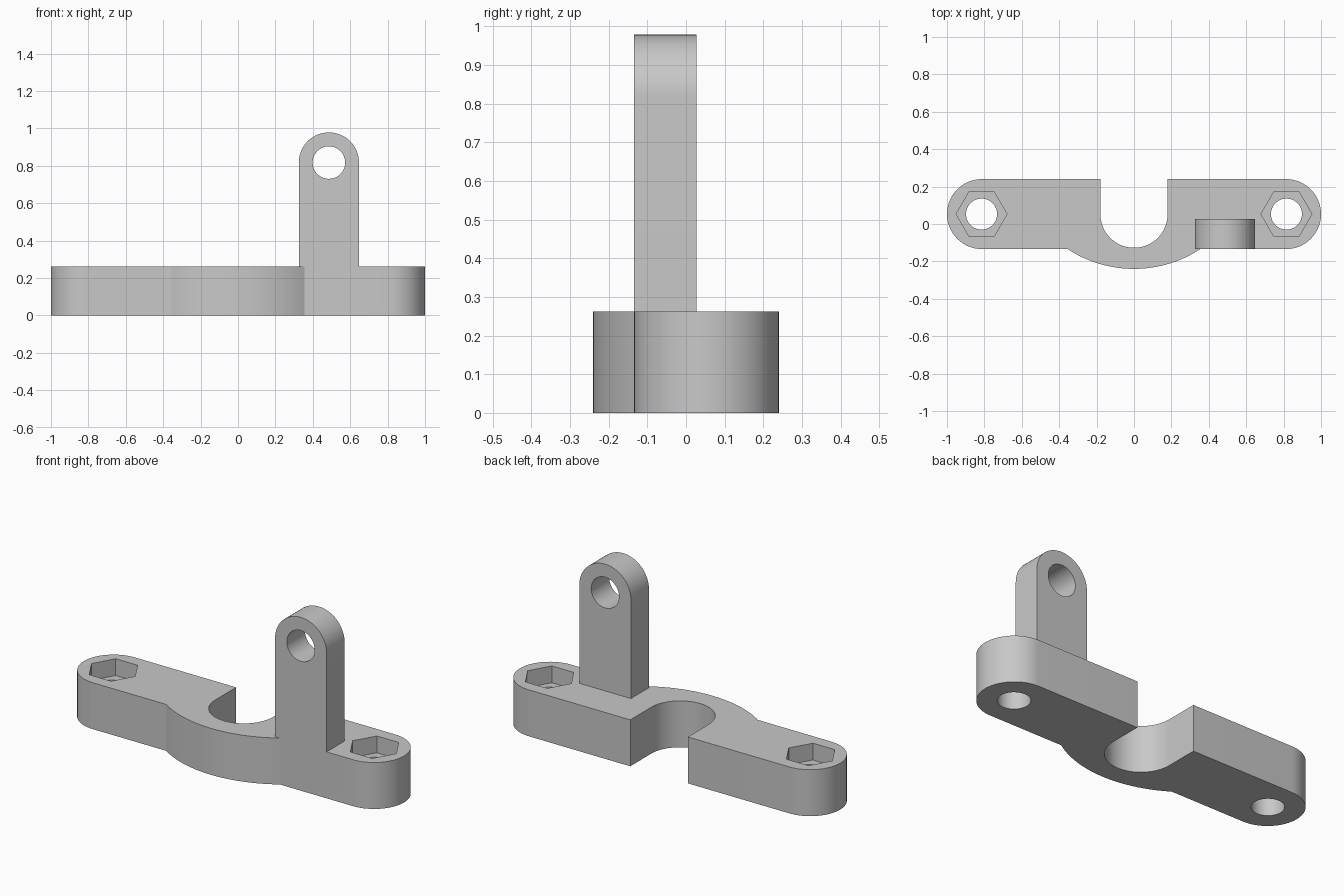
import bpy, bmesh
from math import sin, cos, radians, asin, degrees
from mathutils import Vector

if "Cube" in bpy.data.objects:
    bpy.data.objects.remove(bpy.data.objects["Cube"], do_unlink=True)

# Main dimensions
THICK = 0.262
END_X, MID_Y, END_R = 0.813, 0.053, 0.187
SLOT_R = 0.18
BACK_Y, FRONT_Y = MID_Y + END_R, MID_Y - END_R
BULGE_X, BULGE_DEPTH = 0.355, 0.106
LUG_X, LUG_Z, LUG_R, LUG_DEPTH = 0.486, 0.817, 0.161, 0.161

grey = bpy.data.materials.new("plain_grey")
grey.use_nodes = True
colour = (0.58, 0.58, 0.58, 1)
grey.diffuse_color = colour
grey.node_tree.nodes["Principled BSDF"].inputs["Base Color"].default_value = colour


def arc(cx, cy, r, start, end, steps=32):
    angles = [radians(start + (end - start) * i / steps) for i in range(steps + 1)]
    return [(cx + r * cos(a), cy + r * sin(a)) for a in angles]


def prism(name, outline, low, high, upright=False):
    """Extrude an outline along z, or along y when upright."""
    place = (lambda u, v: (u, low, v)) if upright else (lambda u, v: (u, v, low))
    push = Vector((0, high - low, 0)) if upright else Vector((0, 0, high - low))
    bm = bmesh.new()
    face = bm.faces.new([bm.verts.new(place(u, v)) for u, v in outline])
    grown = bmesh.ops.extrude_face_region(bm, geom=[face], use_keep_orig=True)
    moved = [g for g in grown["geom"] if isinstance(g, bmesh.types.BMVert)]
    bmesh.ops.translate(bm, verts=moved, vec=push)
    bmesh.ops.recalc_face_normals(bm, faces=bm.faces)
    mesh = bpy.data.meshes.new(name)
    bm.to_mesh(mesh)
    bm.free()
    mesh.materials.append(grey)
    ob = bpy.data.objects.new(name, mesh)
    bpy.context.collection.objects.link(ob)
    return ob


def combine(target, tool, operation):
    mod = target.modifiers.new(operation.lower(), "BOOLEAN")
    mod.operation, mod.solver, mod.object = operation, "EXACT", tool
    bpy.context.view_layer.objects.active = target
    bpy.ops.object.modifier_apply(modifier=mod.name)
    bpy.data.objects.remove(tool, do_unlink=True)


# Clamp plate: rounded ends, round-bottomed slot at the back, bulge at the front
bulge_r = (BULGE_X ** 2 + BULGE_DEPTH ** 2) / (2 * BULGE_DEPTH)
half = degrees(asin(BULGE_X / bulge_r))
outline = arc(0, FRONT_Y - BULGE_DEPTH + bulge_r, bulge_r, 270 - half, 270 + half)
outline += arc(END_X, MID_Y, END_R, -90, 90)
outline += [(SLOT_R, BACK_Y)] + arc(0, MID_Y, SLOT_R, 0, -180) + [(-SLOT_R, BACK_Y)]
outline += arc(-END_X, MID_Y, END_R, 90, 270)
bracket = prism("clamp_bracket", outline, 0, THICK)

# Upright lug with its pivot hole
lug = arc(LUG_X, LUG_Z, LUG_R, 0, 180)
lug += [(LUG_X - LUG_R, THICK / 2), (LUG_X + LUG_R, THICK / 2)]
combine(bracket, prism("lug", lug, FRONT_Y, FRONT_Y + LUG_DEPTH, True), "UNION")
pivot = arc(LUG_X, LUG_Z, 0.087, 0, 360, 48)[:-1]
combine(bracket, prism("pivot_cutter", pivot, -0.5, 0.5, True), "DIFFERENCE")

# Bolt holes with hexagonal nut pockets in the top
for side in (-1, 1):
    x = side * (END_X + 0.002)
    hole = arc(x, MID_Y, 0.083, 0, 360, 48)[:-1]
    pocket = arc(x, MID_Y, 0.136, 0, 360, 6)[:-1]
    combine(bracket, prism("bolt_cutter", hole, -0.1, 0.5), "DIFFERENCE")
    combine(bracket, prism("nut_cutter", pocket, THICK - 0.095, 0.5), "DIFFERENCE")

# Smooth the curved walls and keep the corners crisp
bpy.ops.object.select_all(action="DESELECT")
bracket.select_set(True)
bpy.context.view_layer.objects.active = bracket
bpy.ops.object.shade_smooth_by_angle(angle=radians(20))
